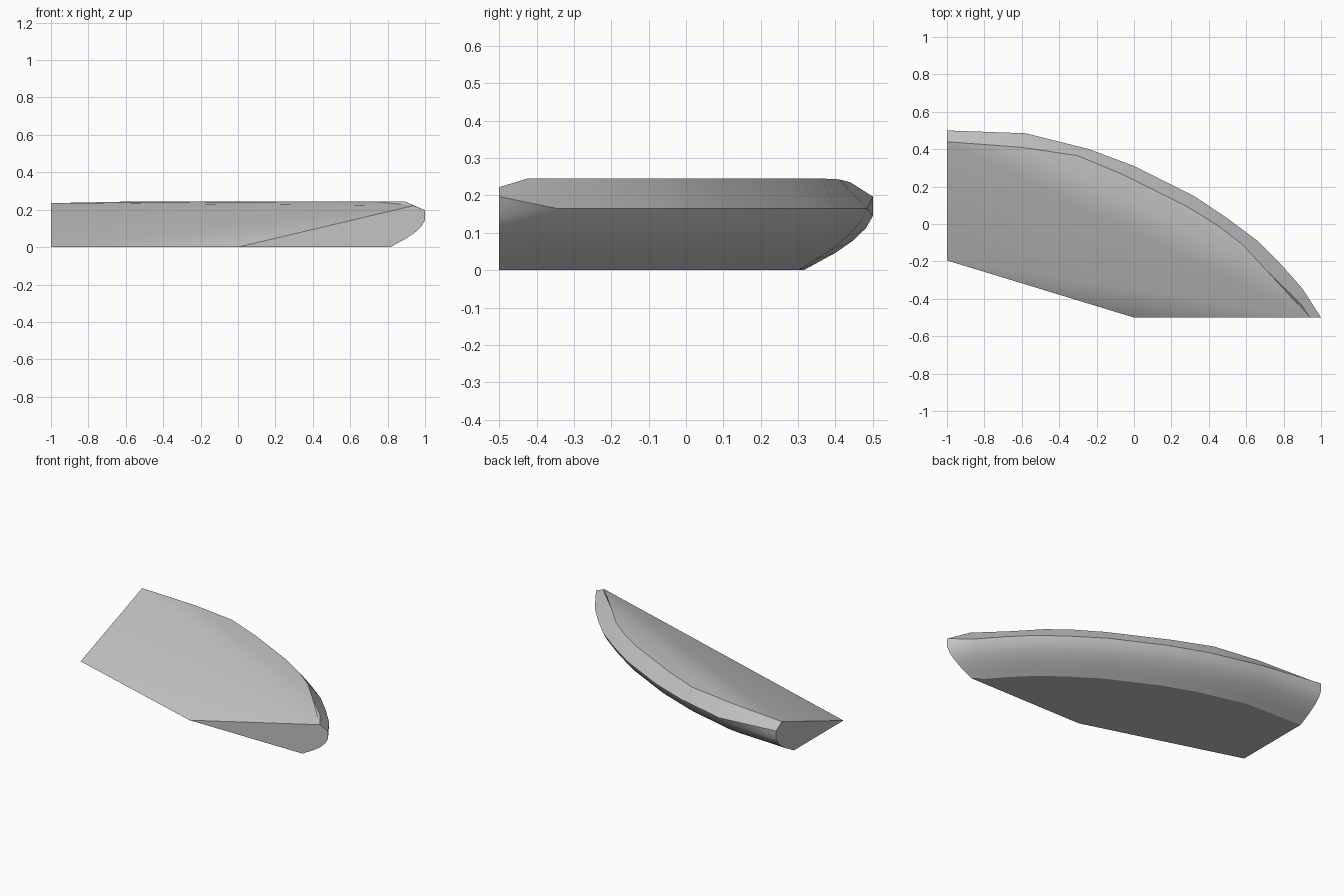
import bpy
import bmesh
import math
from mathutils import Vector

cube = bpy.data.objects.get("Cube")
if cube:
    bpy.data.objects.remove(cube, do_unlink=True)

grey = bpy.data.materials.new("plain grey")
grey.use_nodes = True
COLOUR = (0.55, 0.55, 0.55, 1)
grey.diffuse_color = COLOUR
grey.node_tree.nodes["Principled BSDF"].inputs["Base Color"].default_value = COLOUR

# Plan of the curved outer edge and of the ridge just inside it
outline = [(-1, .5), (-.58, .485), (-.24, .4), (0, .31), (.32, .15),
           (.5, .03), (.66, -.09), (.79, -.22), (.9, -.345), (1, -.5)]
ridge = [(-1, .44), (-.6, .41), (-.3, .365), (-.06, .265), (.29, .09),
         (.45, -.01), (.58, -.11), (.72, -.26), (.89, -.425), (.94, -.5)]
# Underside profile: inset from the outer edge, share of the edge height
under = [(.018, .78), (.05, .56), (.1, .32), (.14, .17), (.185, 0)]

last = len(outline) - 1
bm = bmesh.new()


def inward(i):
    """Direction from the outer edge towards the inside of the slab."""
    if i == 0:
        return Vector((0, -1))
    if i == last:
        return Vector((-1, 0))
    t = (Vector(outline[i + 1]) - Vector(outline[i - 1])).normalized()
    return Vector((t.y, -t.x))


# Cross-sections from the ridge, over the edge, down to the base
sections = []
for i, (p, r) in enumerate(zip(outline, ridge)):
    end = i in (0, last)
    top = {0: .235, 1: .243, last: .222}.get(i, .245)
    high, low = (.197, .145) if end else (.165, .165)
    ring = [bm.verts.new((*r, top)), bm.verts.new((*p, high))]
    ring.append(bm.verts.new((*p, low)) if end else ring[1])
    for inset, share in under:
        q = Vector(p) + inward(i) * inset
        ring.append(bm.verts.new((q.x, q.y, low * share)))
    sections.append(ring)

# Outer shell between neighbouring sections
for a, b in zip(sections, sections[1:]):
    for j in range(len(a) - 1):
        corners = list(dict.fromkeys((a[j], a[j + 1], b[j + 1], b[j])))
        if len(corners) > 2:
            bm.faces.new(corners)

# Sloped top, upper cap, front wedge, flat ends and base
inner = bm.verts.new((-1, -.195, 0))
front = bm.verts.new((0, -.5, 0))
first_ridge, last_ridge = sections[0][0], sections[-1][0]
bm.faces.new((inner, first_ridge, last_ridge))
bm.faces.new([s[0] for s in sections])
bm.faces.new((inner, last_ridge, front))
bm.faces.new([inner] + sections[0])
bm.faces.new([front] + sections[-1])
bm.faces.new([inner, front] + [s[-1] for s in reversed(sections)])

bmesh.ops.recalc_face_normals(bm, faces=bm.faces[:])
bmesh.ops.triangulate(bm, faces=[f for f in bm.faces if len(f.verts) > 4])

mesh = bpy.data.meshes.new("curved_wedge_slab")
bm.to_mesh(mesh)
bm.free()
mesh.materials.append(grey)
slab = bpy.data.objects.new("curved_wedge_slab", mesh)
bpy.context.collection.objects.link(slab)

# Smooth shading with crisp ridge and ends
bpy.ops.object.select_all(action="DESELECT")
slab.select_set(True)
bpy.context.view_layer.objects.active = slab
bpy.ops.object.shade_smooth_by_angle(angle=math.radians(30))
